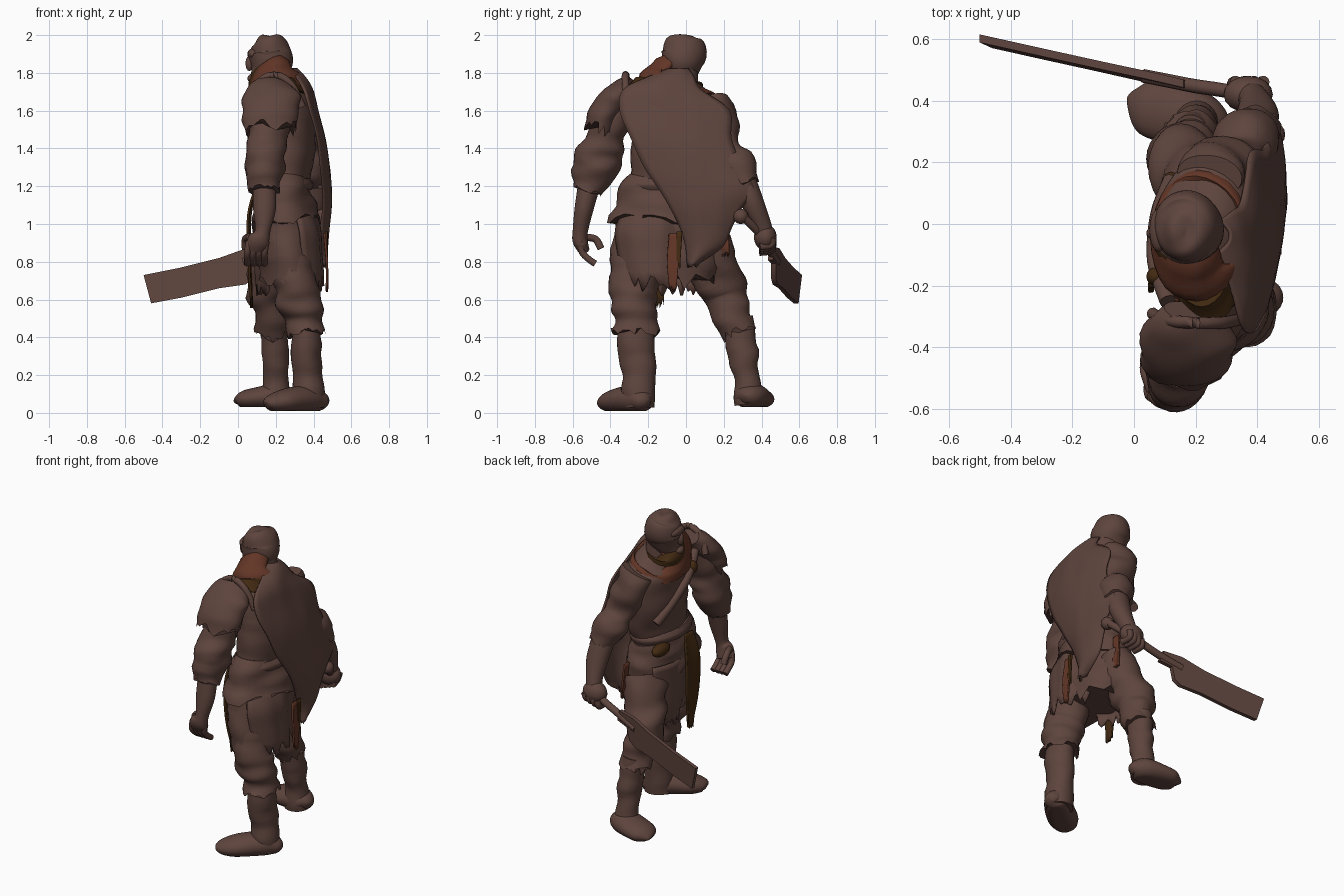
import bpy, math, random
from mathutils import Vector, noise

random.seed(4)
start_cube = bpy.data.objects.get("Cube")
if start_cube:
    bpy.data.objects.remove(start_cube)


def material(name, colour):
    mat = bpy.data.materials.new(name)
    mat.use_nodes = True
    mat.diffuse_color = (*colour, 1)
    shader = mat.node_tree.nodes["Principled BSDF"]
    shader.inputs["Base Color"].default_value = (*colour, 1)
    shader.inputs["Roughness"].default_value = 0.9
    return mat


BROWN = material("dull brown", (0.112, 0.058, 0.047))
RED = material("rust red cloth", (0.125, 0.037, 0.02))
DARK = material("dark leather", (0.055, 0.023, 0.006))


def make(name, verts, faces, mat):
    mesh = bpy.data.meshes.new(name)
    mesh.from_pydata(verts, [], faces)
    mesh.materials.append(mat)
    mesh.shade_smooth()
    mesh.set_sharp_from_angle(angle=math.radians(50))
    obj = bpy.data.objects.new(name, mesh)
    bpy.context.collection.objects.link(obj)
    return obj


def smooth_rows(rows, steps):
    """Catmull-Rom interpolation through rows of numbers in hundredths."""
    rows = [Vector(r) / 100 for r in rows]
    out = []
    for i in range(len(rows) - 1):
        p, q = rows[i], rows[i + 1]
        before, after = rows[max(i - 1, 0)], rows[min(i + 2, len(rows) - 1)]
        for s in range(steps):
            t = s / steps
            m, n = (q - before) / 2, (after - p) / 2
            out.append(p * (2*t**3 - 3*t*t + 1) + m * (t**3 - 2*t*t + t)
                       + q * (3*t*t - 2*t**3) + n * (t**3 - t*t))
    return out + [rows[-1]]


def tube(name, rows, mat=BROWN, ref="X", fold=0.0, jag=0.0, floor=0.0, sides=28, steps=5):
    """Loft ellipses (x, y, z, radius along ref, other radius) along a path."""
    rings = smooth_rows(rows, steps)
    axis = Vector((1, 0, 0)) if ref == "X" else Vector((0, 0, 1))
    verts, faces = [], []
    for i, r in enumerate(rings):
        tangent = rings[min(i + 1, len(rings) - 1)] - rings[max(i - 1, 0)]
        tangent = Vector(tangent[:3]).normalized()
        a = (axis - tangent * axis.dot(tangent)).normalized()
        b = tangent.cross(a)
        centre = Vector(r[:3])
        for k in range(sides):
            ang = math.tau * k / sides
            p = centre + a * r[3] * math.cos(ang) + b * r[4] * math.sin(ang)
            if fold:
                squashed = Vector((p.x * 5, p.y * 5, p.z * 14))
                p += (p - centre).normalized() * fold * noise.noise(squashed)
            if jag and i == len(rings) - 1:
                p += tangent * jag * random.uniform(-0.5, 1)
            p.z = max(p.z, floor)
            verts.append(p)
    for i in range(len(rings) - 1):
        for k in range(sides):
            n = (k + 1) % sides
            faces.append((i*sides + k, i*sides + n, (i+1)*sides + n, (i+1)*sides + k))
    faces.append(tuple(reversed(range(sides))))
    faces.append(tuple(range(len(verts) - sides, len(verts))))
    return make(name, verts, faces, mat)


def cord(name, points, radius, mat=BROWN):
    rows = [(*p, radius, radius) for p in points]
    return tube(name, rows, mat, "X" if points[0][2] != points[-1][2] else "Z", sides=10)


def sheet(name, rows, mat, bow=0.0, fold=0.012, ragged=0.0, thick=0.012):
    """Hanging cloth from rows of (z, first y, last y, x)."""
    rings, cols = smooth_rows(rows, 5), 16
    verts, faces = [], []
    for i, r in enumerate(rings):
        for k in range(cols + 1):
            u = k / cols
            y = r[1] + (r[2] - r[1]) * u
            x = r[3] - bow * (2*u - 1)**2 + fold * noise.noise(Vector((y * 12, r[0] * 3, 0)))
            drop = random.uniform(0, ragged) if i == len(rings) - 1 else 0
            verts.append((x, y, r[0] - drop))
    w = cols + 1
    for i in range(len(rings) - 1):
        for k in range(cols):
            faces.append((i*w + k, i*w + k + 1, (i+1)*w + k + 1, (i+1)*w + k))
    obj = make(name, verts, faces, mat)
    mod = obj.modifiers.new("thickness", "SOLIDIFY")
    mod.thickness, mod.offset = thick, 0
    return obj


def blob(name, centre, size, mat=BROWN):
    x, y, z = centre
    rows = []
    for i in range(9):
        t = math.pi * (0.02 + 0.96 * i / 8)
        s = math.sin(t)
        rows.append((x, y, z + size[2] * math.cos(t), size[0] * s, size[1] * s))
    return tube(name, rows, mat, sides=16, steps=2)


# Head and face
tube("head", [(11, -4, 173, 3, 3), (12, -4, 175, 6, 6), (15, -3, 180, 9, 9), (17, -2, 186, 12, 11),
              (17, -1, 191, 11, 12), (16, -2, 196, 9, 10), (15, -2, 199, 5, 6), (15, -2, 200, 1, 1)])
tube("neck", [(21, -3, 168, 9, 10), (20, -2, 184, 8, 8)])
blob("nose", (6, -3, 185), (2, 2, 4))
blob("brow", (8, -2, 190), (3, 7, 3))
blob("chin", (9, -4, 177), (4, 4, 3))

# Torso and layered tunic
tube("torso", [(25, -10, 88, 14, 25), (24, -10, 105, 15, 25), (24, -8, 118, 13, 22),
               (25, -5, 132, 15, 24), (24, -3, 150, 17, 25), (23, -4, 163, 16, 24),
               (22, -4, 170, 12, 18), (20, -3, 176, 8, 9)], fold=0.015)
tube("upper_skirt", [(24, -8, 122, 13, 22), (24, -10, 112, 16, 26), (25, -11, 101, 18, 29)],
     fold=0.03, jag=0.04)
tube("lower_skirt", [(25, -10, 106, 15, 26), (26, -11, 88, 16, 28), (27, -12, 74, 16, 28)],
     fold=0.03, jag=0.09)
tube("belt", [(24, -8, 124, 14, 23), (24, -8, 121, 16, 25), (24, -8, 118, 15, 24)], fold=0.01)
blob("belt_pouch", (12, 9, 115), (4, 8, 4), DARK)
cord("chest_strap", [(11, -25, 168), (7, -12, 157), (8, 3, 145), (12, 14, 134)], 2.8)
blob("strap_buckle", (7, -17, 161), (3, 3, 4), DARK)

# Cowl, higher on the left shoulder and drooping over the chest
cowl = tube("cowl", [(21, -3, 176, 9, 10), (20, -4, 176, 13, 14), (20, -5, 173, 15, 19),
                     (21, -5, 168, 16, 23)], RED, fold=0.02, jag=0.02)
cowl_lining = tube("cowl_lining", [(22, -9, 173, 10, 18), (23, -9, 166, 13, 25)], DARK, fold=0.02, jag=0.02)
collar = tube("collar", [(18, -2, 180, 8, 9), (17, -3, 178, 11, 12), (17, -3, 174, 11, 12)], DARK, fold=0.02)
for cloth in (cowl, cowl_lining, collar):
    for v in cloth.data.vertices:
        v.co.z += 0.4 * min(v.co.x - 0.2, 0) - 0.17 * v.co.y

# Cape and hanging cloths
sheet("cape", [(182, -9, 1, 31), (178, -19, 4, 35), (171, -33, 8, 39), (160, -35, 23, 42),
               (145, -29, 24, 46), (130, -22, 30, 48), (118, -14, 36, 49), (108, -8, 29, 49),
               (98, -3, 24, 48), (88, 0, 19, 47), (79, 1, 6, 46)],
      BROWN, bow=0.04, fold=0.006, ragged=0.02)
sheet("red_tail", [(95, -9, -4, 46), (80, -10, -4, 47), (67, -9, -5, 47)], RED, ragged=0.03)
sheet("dark_tail", [(96, -5, -2, 47), (79, -5, -3, 47)], DARK, ragged=0.03)
sheet("back_tails", [(112, -30, 4, 38), (98, -37, 4, 43), (85, -36, 3, 44), (73, -34, 1, 45)],
      BROWN, bow=0.1, ragged=0.09)
sheet("front_dark_cloth", [(118, -19, -12, 9), (105, -21, -9, 6), (85, -22, -9, 6), (60, -17, -12, 7)],
      DARK, ragged=0.05)
sheet("front_tails", [(104, -18, 14, 9), (80, -20, 13, 9), (68, -14, 8, 10)], BROWN, bow=-0.06, ragged=0.07)
sheet("side_red_cloth", [(105, 17, 22, 30), (86, 18, 23, 31)], RED, ragged=0.04)

# Left arm with shoulder guard
tube("shoulder_guard", [(20, -29, 173, 10, 6), (18, -35, 168, 15, 8), (17, -42, 160, 15, 8),
                        (17, -45, 152, 14, 8)], fold=0.02, jag=0.06)
cord("shoulder_guard_rim", [(6, -29, 165), (10, -31, 174), (19, -32, 179), (28, -32, 174), (34, -31, 162)], 2)
tube("left_sleeve", [(20, -33, 165, 9, 8), (17, -41, 150, 11, 9), (15, -45, 140, 10, 11),
                     (14, -48, 130, 11, 13), (14, -52, 118, 8, 8)], fold=0.03, jag=0.015)
tube("left_forearm", [(14, -51, 122, 6, 6), (14, -54, 108, 6, 5), (13, -56, 96, 4, 4),
                      (11, -56, 91, 6, 4), (9, -54, 86, 5, 3)])
for i in range(4):
    x = 5 + 3 * i
    cord("left_finger", [(x + 1, -56, 91), (x, -55, 85), (x, -51, 81), (x, -48, 79)], 1.8)
cord("left_thumb", [(6, -54, 93), (4, -48, 92), (4, -45, 87)], 2)

# Right arm gripping the blade
tube("right_sleeve", [(24, 16, 166, 10, 7), (28, 19, 153, 11, 8), (33, 22, 140, 10, 7),
                      (36, 27, 131, 10, 10), (39, 31, 121, 8, 7)], fold=0.03, jag=0.02)
tube("right_forearm", [(38, 30, 126, 7, 6), (40, 35, 112, 7, 6), (39, 40, 100, 5, 5), (37, 42, 92, 5, 5)])
blob("right_fist", (37, 42, 93), (8, 6, 7))
for i in range(4):
    x = 33 + 3 * i
    cord("right_finger", [(x, 46, 90 + i), (x - 1, 45, 86 + i), (x, 39, 85 + i)], 2)
cord("sword_grip", [(46, 30, 104), (37, 41, 93), (18, 45, 85), (3, 48, 80)], 2.3)
blob("sword_pommel", (45, 29, 104), (4, 4, 4))

# Broad curved blade with a square tip
edge = [(16, 88), (4, 87), (-10, 82), (-30, 77), (-50, 73), (-46, 58), (-30, 61),
        (-10, 66), (4, 68), (8, 71), (10, 79), (18, 81)]
blade_verts = []
for side in (-0.013, 0.013):
    for x, z in edge:
        x, z = x / 100, z / 100
        blade_verts.append((x, 0.485 - 0.235 * x + 0.06 * (z - 0.75) + side, z))
count = len(edge)
blade_faces = [tuple(range(count)), tuple(reversed(range(count, count * 2)))]
for i in range(count):
    n = (i + 1) % count
    blade_faces.append((i, i + count, n + count, n))
make("sword_blade", blade_verts, blade_faces, BROWN)

# Trousers, boots and feet
tube("left_trouser", [(28, -22, 95, 12, 13), (28, -26, 78, 12, 13), (30, -28, 66, 11, 12),
                      (32, -28, 59, 12, 13), (34, -27, 51, 10, 11), (35, -27, 43, 11, 14)],
     fold=0.03, jag=0.03)
tube("left_boot", [(35, -27, 50, 8, 10), (36, -26, 32, 8, 10), (37, -25, 18, 8, 9), (37, -25, 3, 9, 9)], fold=0.015)
tube("left_foot", [(46, -20, 5, 2, 2), (44, -22, 6, 5, 6), (39, -25, 7, 7, 8), (31, -32, 7, 7, 9),
                   (23, -38, 6, 6, 9), (17, -42, 5, 4, 6), (15, -43, 4, 2, 3)], ref="Z", floor=0.01)
tube("right_trouser", [(24, 8, 95, 12, 13), (19, 14, 78, 12, 14), (15, 20, 64, 11, 13),
                       (17, 23, 54, 10, 11), (18, 27, 44, 9, 10)], fold=0.03, jag=0.04)
tube("right_boot", [(18, 27, 50, 7, 9), (20, 30, 32, 7, 8), (20, 32, 18, 7, 7), (20, 34, 5, 8, 8)], fold=0.015)
tube("right_foot", [(29, 31, 7, 2, 2), (27, 32, 8, 5, 6), (21, 34, 9, 7, 9), (12, 36, 8, 6, 10),
                    (4, 38, 7, 5, 9), (0, 39, 6, 3, 5), (-1, 39, 5, 1, 2)], ref="Z", floor=0.03)
